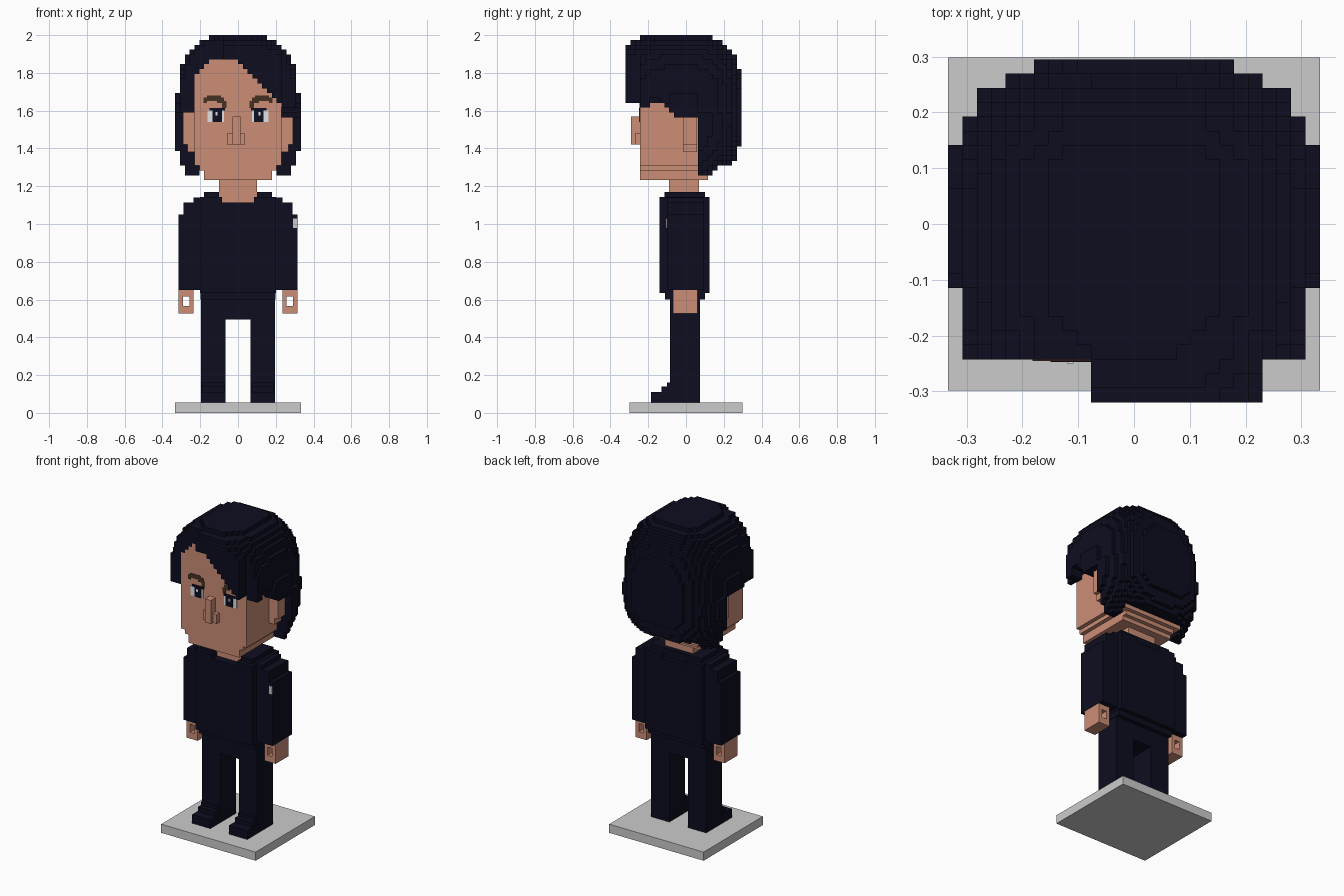
import bpy
import bmesh
from mathutils import Vector

cube = bpy.data.objects.get("Cube")
if cube:
    bpy.data.objects.remove(cube, do_unlink=True)


def material(name, r, g, b):
    m = bpy.data.materials.new(name)
    m.use_nodes = True
    m.diffuse_color = (r, g, b, 1)
    bsdf = m.node_tree.nodes["Principled BSDF"]
    bsdf.inputs["Base Color"].default_value = (r, g, b, 1)
    bsdf.inputs["Roughness"].default_value = 0.9
    return m


NAVY = material("dark navy", 0.004, 0.004, 0.014)
SKIN = material("warm skin", 0.60, 0.27, 0.18)
GREY = material("light grey", 0.60, 0.60, 0.60)
WHITE = material("eye white", 0.75, 0.77, 0.80)
BROWN = material("brow brown", 0.06, 0.03, 0.015)


def finish(name, bm, mat):
    me = bpy.data.meshes.new(name)
    bm.to_mesh(me)
    bm.free()
    me.materials.append(mat)
    ob = bpy.data.objects.new(name, me)
    bpy.context.collection.objects.link(ob)
    return ob


def boxes(name, mat, *spans, side=1):
    """One object from boxes given as (x0, x1, y0, y1, z0, z1)."""
    bm = bmesh.new()
    for x0, x1, y0, y1, z0, z1 in spans:
        verts = bmesh.ops.create_cube(bm, size=1)["verts"]
        for v in verts:
            v.co = Vector((side * (x0 + (v.co.x + 0.5) * (x1 - x0)),
                           y0 + (v.co.y + 0.5) * (y1 - y0),
                           z0 + (v.co.z + 0.5) * (z1 - z0)))
    bmesh.ops.recalc_face_normals(bm, faces=bm.faces)
    return finish(name, bm, mat)


# Head and hair share one block grid
H = 0.0256
BACK, TOP = 0.295, 2.0
FACE = BACK - 21 * H
P = 2.8


def in_hair(x, y, z):
    ax = abs(x)
    # rounded outer shape, fuller in front, tapering to the nape
    dy = y / 0.305 if y > 0 else -0.65 * y / 0.305
    if z > 1.6:
        shape = (ax / 0.322) ** P + dy ** P + ((z - 1.6) / 0.41) ** P
    else:
        shape = (ax / 0.338) ** P + dy ** P + ((1.6 - z) / 0.36) ** P * min(1, 0.3 + dy)
    if shape > 1:
        return False
    if y < FACE and not -0.07 < x < 0.235:
        return False
    # long locks behind the ears, shorter in the middle
    if y > 0.055:
        return z > (1.26 if ax > 0.2 else 1.32)
    # temples
    if ax > 0.225:
        if x < 0:
            return z > 1.6
        return z > (1.62 if y < -0.19 else max(1.57, 1.69 - 0.9 * (y + 0.19)))
    # swept fringe
    return z > 1.87 - 1.05 * max(0, x) - 1.1 * max(0, -x - 0.14)


def in_head(x, y, z):
    half = min(0.231, 0.165 + 0.65 * max(0, z - 1.24))
    rear = min(0.2, 0.11 + 0.9 * max(0, z - 1.24))
    return abs(x) < half and FACE < y < rear and 1.235 < z < 1.9


def kind(cell):
    i, j, k = cell
    p = ((i + 0.5) * H, BACK - (j + 0.5) * H, TOP - (k + 0.5) * H)
    return "hair" if in_hair(*p) else "head" if in_head(*p) else None


filled = {}
for i in range(-14, 14):
    for j in range(-1, 24):
        for k in range(31):
            what = kind((i, j, k))
            if what:
                filled[i, j, k] = what

for part, mat in (("hair", NAVY), ("head", SKIN)):
    bm = bmesh.new()
    corners = {}
    for cell, what in filled.items():
        if what != part:
            continue
        for axis in range(3):
            for step in (0, 1):
                near = list(cell)
                near[axis] += 2 * step - 1
                if tuple(near) in filled:
                    continue
                quad = []
                for a, b in ((0, 0), (1, 0), (1, 1), (0, 1)):
                    c = list(cell)
                    c[axis] += step
                    c[(axis + 1) % 3] += a
                    c[(axis + 2) % 3] += b
                    c = tuple(c)
                    if c not in corners:
                        corners[c] = bm.verts.new((c[0] * H, BACK - c[1] * H, TOP - c[2] * H))
                    quad.append(corners[c])
                # the grid runs backwards on two axes, so winding is unchanged
                bm.faces.new(quad if step else quad[::-1])
    finish(part, bm, mat)

# Nose
boxes("nose", SKIN, (-0.03, 0.012, -0.29, FACE, 1.42, 1.57),
      (-0.058, 0.038, -0.27, FACE, 1.42, 1.48))

# Painted plates on the face
F1, F2, F3 = FACE - 0.003, FACE - 0.005, FACE - 0.007
for side, name in ((1, "left"), (-1, "right")):
    boxes(name + "_eye", WHITE, (0.075, 0.162, F1, FACE, 1.54, 1.60), side=side)
    boxes(name + "_iris", NAVY, (0.085, 0.135, F2, FACE, 1.54, 1.60),
          (0.07, 0.15, F2, FACE, 1.60, 1.614), side=side)
    boxes(name + "_eye_glint", WHITE, (0.108, 0.12, F3, FACE, 1.575, 1.592), side=side)
    boxes(name + "_brow", BROWN, (0.062, 0.085, F1, FACE, 1.615, 1.65),
          (0.075, 0.11, F1, FACE, 1.64, 1.67), (0.09, 0.165, F1, FACE, 1.652, 1.68),
          (0.165, 0.182, F1, FACE, 1.64, 1.67), side=side)

    # Ear
    boxes(name + "_ear", SKIN, (0.22, 0.292, -0.015, 0.057, 1.42, 1.60),
          (0.22, 0.268, -0.015, 0.057, 1.38, 1.42), side=side)

    # Sleeve with stepped shoulder
    boxes(name + "_sleeve", NAVY, (0.19, 0.314, -0.10, 0.095, 0.65, 1.05),
          (0.19, 0.288, -0.10, 0.095, 1.05, 1.115),
          (0.19, 0.235, -0.10, 0.095, 1.115, 1.14), side=side)

    # Hand as a square ring, open from front to back
    boxes(name + "_hand", SKIN, (0.235, 0.258, -0.07, 0.06, 0.525, 0.65),
          (0.29, 0.314, -0.07, 0.06, 0.525, 0.65),
          (0.258, 0.29, -0.07, 0.06, 0.525, 0.565),
          (0.258, 0.29, -0.07, 0.06, 0.617, 0.65), side=side)

    # Leg and stepped shoe
    boxes(name + "_leg", NAVY, (0.065, 0.195, -0.085, 0.075, 0.055, 0.63), side=side)
    boxes(name + "_shoe", NAVY, (0.065, 0.195, -0.185, -0.08, 0.055, 0.11),
          (0.07, 0.19, -0.13, -0.08, 0.11, 0.14),
          (0.07, 0.19, -0.10, -0.08, 0.14, 0.16), side=side)

    # Shoulder yoke
    boxes(name + "_shoulder", NAVY, (0.10, 0.18, -0.115, 0.10, 1.10, 1.17),
          (0.085, 0.20, -0.14, 0.125, 1.10, 1.142), side=side)

# Neck, torso and hips
boxes("neck", SKIN, (-0.10, 0.10, -0.09, 0.07, 1.08, 1.26))
boxes("torso", NAVY, (-0.20, 0.20, -0.14, 0.125, 0.635, 1.115),
      (-0.10, 0.10, 0.07, 0.10, 1.10, 1.17))
boxes("hips", NAVY, (-0.198, 0.198, -0.11, 0.10, 0.60, 0.64),
      (-0.07, 0.07, -0.084, 0.074, 0.495, 0.61))

# Small sleeve patch
boxes("sleeve_patch", GREY, (0.292, 0.312, -0.105, -0.10, 0.98, 1.03))

# Stand
boxes("base", GREY, (-0.333, 0.333, -0.298, 0.298, 0, 0.055))
